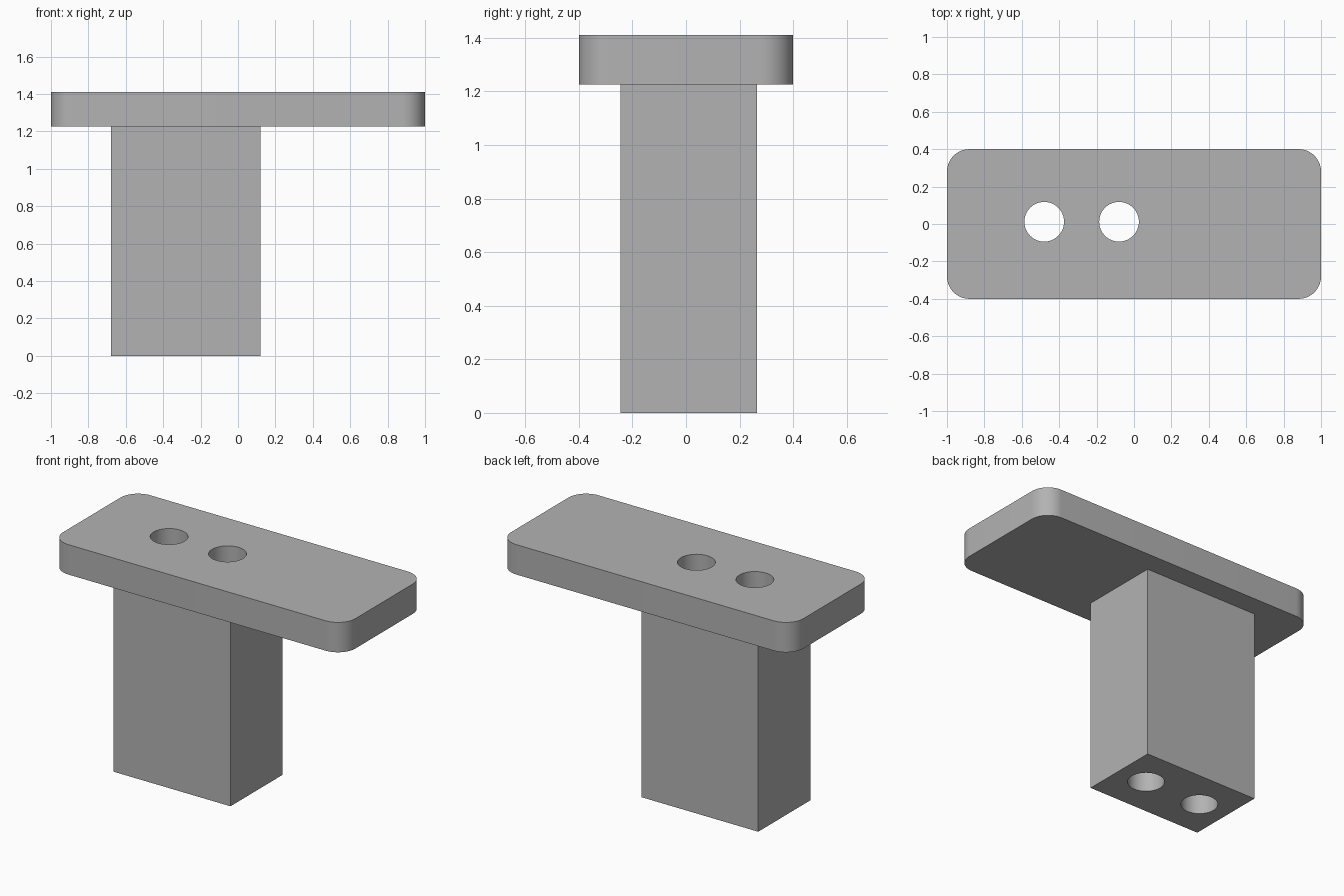
import bpy
import bmesh
from math import radians, sin, cos
from mathutils import Vector

default_cube = bpy.data.objects.get("Cube")
if default_cube:
    bpy.data.objects.remove(default_cube, do_unlink=True)

PLATE_BOTTOM, PLATE_TOP = 1.225, 1.41
HOLE_Y, HOLE_RADIUS = 0.012, 0.106

grey = bpy.data.materials.new("plain grey")
grey.use_nodes = True
grey.diffuse_color = (0.45, 0.45, 0.45, 1)
grey.node_tree.nodes["Principled BSDF"].inputs["Base Color"].default_value = grey.diffuse_color


def prism(name, outline, bottom, top):
    """Extrude a closed plan outline upward into a solid."""
    mesh = bpy.data.meshes.new(name)
    bm = bmesh.new()
    base = bm.faces.new([bm.verts.new((x, y, bottom)) for x, y in outline])
    grown = bmesh.ops.extrude_face_region(bm, geom=[base])
    raised = [g for g in grown["geom"] if isinstance(g, bmesh.types.BMVert)]
    bmesh.ops.translate(bm, verts=raised, vec=Vector((0, 0, top - bottom)))
    bmesh.ops.recalc_face_normals(bm, faces=bm.faces)
    bm.to_mesh(mesh)
    bm.free()
    mesh.materials.append(grey)
    obj = bpy.data.objects.new(name, mesh)
    bpy.context.collection.objects.link(obj)
    return obj


def arc(cx, cy, radius, start, sweep, steps):
    return [(cx + radius * cos(radians(start + sweep * i / steps)),
             cy + radius * sin(radians(start + sweep * i / steps)))
            for i in range(steps + 1)]


def rounded_rectangle(half_x, half_y, radius):
    points = []
    for start, sx, sy in ((0, 1, 1), (90, -1, 1), (180, -1, -1), (270, 1, -1)):
        points += arc(sx * (half_x - radius), sy * (half_y - radius), radius, start, 90, 16)
    return points


def combine(target, other, operation):
    """Apply a boolean and discard its helper."""
    mod = target.modifiers.new(operation, 'BOOLEAN')
    mod.object, mod.operation, mod.solver = other, operation, 'EXACT'
    bpy.context.view_layer.objects.active = target
    bpy.ops.object.modifier_apply(modifier=mod.name)
    bpy.data.objects.remove(other, do_unlink=True)


# Rounded top plate joined to the rectangular post
bracket = prism("plate_and_post", rounded_rectangle(1, 0.4, 0.12), PLATE_BOTTOM, PLATE_TOP)
post = prism("post", [(-0.68, -0.245), (0.12, -0.245), (0.12, 0.265), (-0.68, 0.265)],
             0, PLATE_BOTTOM + 0.08)
combine(bracket, post, 'UNION')

# Two round holes running the full height
for hole_x in (-0.48, -0.08):
    circle = arc(hole_x, HOLE_Y, HOLE_RADIUS, 0, 360, 64)[:-1]
    combine(bracket, prism("hole", circle, -0.1, PLATE_TOP + 0.1), 'DIFFERENCE')

# Smooth curved walls, crisp edges
bpy.ops.object.select_all(action='DESELECT')
bracket.select_set(True)
bpy.context.view_layer.objects.active = bracket
bpy.ops.object.shade_smooth_by_angle(angle=radians(30))
